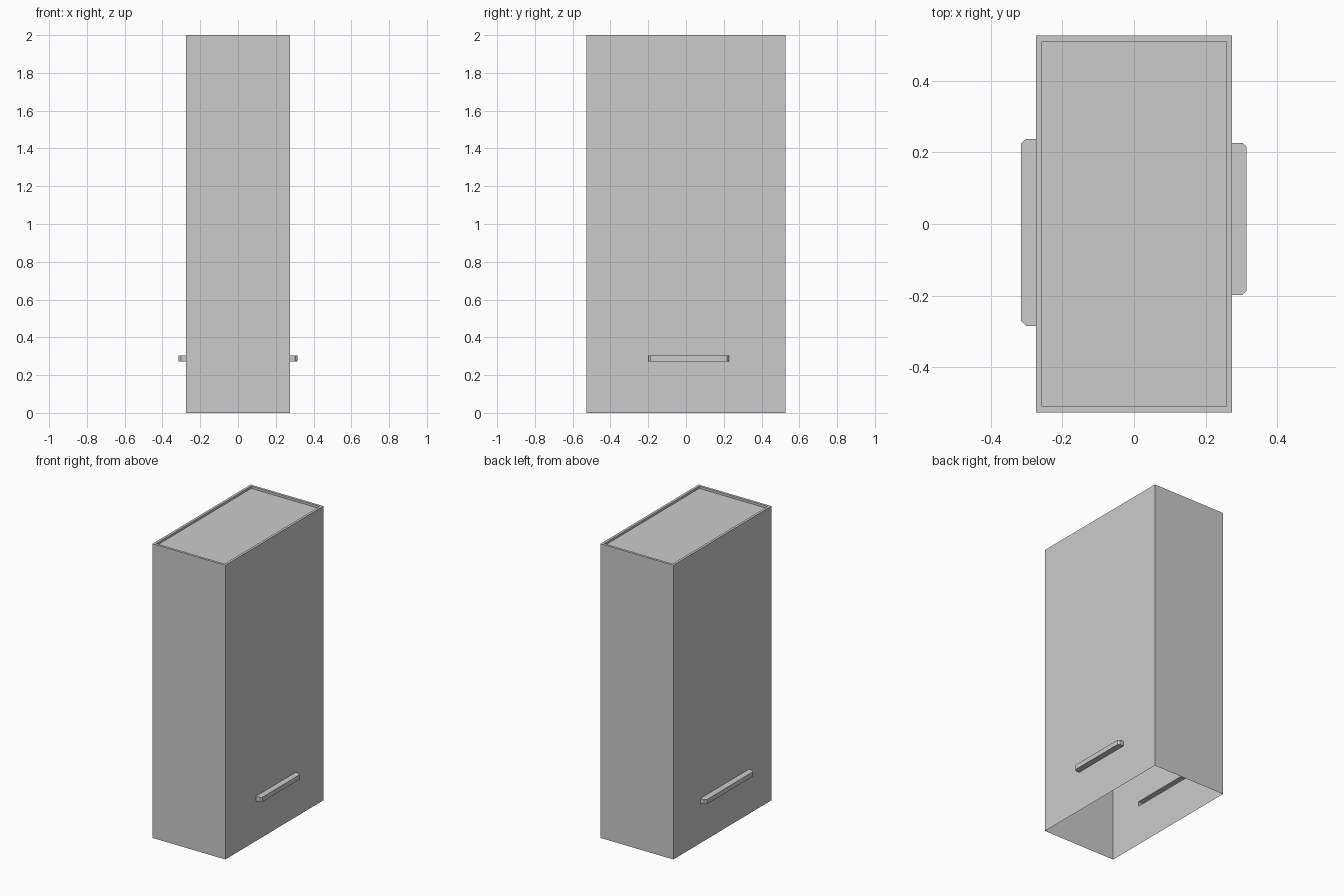
import bpy
import bmesh
from mathutils import Vector

cube = bpy.data.objects.get("Cube")
if cube:
    bpy.data.objects.remove(cube, do_unlink=True)

HALF_X, HALF_Y, HEIGHT = 0.274, 0.527, 2.0
RIM, RECESS = 0.024, 0.015
GRIP_LOW, GRIP_HIGH = 0.272, 0.304

# Plain grey material
grey = bpy.data.materials.new("plain_grey")
grey.use_nodes = True
colour = (0.6, 0.6, 0.6, 1)
grey.diffuse_color = colour
grey.node_tree.nodes["Principled BSDF"].inputs["Base Color"].default_value = colour


def find_face(bm, side, y, z):
    """Return the side wall face that contains the given point."""
    for f in bm.faces:
        if f.normal.x * side < 0.9:
            continue
        ys = [v.co.y for v in f.verts]
        zs = [v.co.z for v in f.verts]
        if min(ys) < y < max(ys) and min(zs) < z < max(zs):
            return f


def add_handle(bm, side, y0, y1, reach, chamfer):
    """Cut a strip from a side wall and pull it out as a hollow handle."""
    y, z = (y0 + y1) / 2, (GRIP_LOW + GRIP_HIGH) / 2
    cuts = [((0, 0, GRIP_LOW), (0, 0, 1)), ((0, 0, GRIP_HIGH), (0, 0, 1)),
            ((0, y0, 0), (0, 1, 0)), ((0, y1, 0), (0, 1, 0))]
    for point, normal in cuts:
        f = find_face(bm, side, y, z)
        bmesh.ops.bisect_plane(bm, geom=[f, *f.edges, *f.verts],
                               plane_co=point, plane_no=normal)
        bm.normal_update()
    strip = find_face(bm, side, y, z)
    out = bmesh.ops.extrude_face_region(bm, geom=[strip])["geom"]
    if strip.is_valid:
        bmesh.ops.delete(bm, geom=[strip], context='FACES_ONLY')
    verts = [g for g in out if isinstance(g, bmesh.types.BMVert)]
    bmesh.ops.translate(bm, verts=verts, vec=Vector((side * reach, 0, 0)))
    ends = [e for e in out if isinstance(e, bmesh.types.BMEdge)
            and abs(e.verts[0].co.z - e.verts[1].co.z) > 0.01]
    bmesh.ops.bevel(bm, geom=ends, offset=chamfer, segments=1, affect='EDGES')
    bm.normal_update()


# Tall open-bottomed shell
bm = bmesh.new()
bmesh.ops.create_cube(bm, size=1)
for v in bm.verts:
    v.co = Vector((v.co.x * 2 * HALF_X, v.co.y * 2 * HALF_Y, (v.co.z + 0.5) * HEIGHT))
bm.normal_update()
bottom = [f for f in bm.faces if f.normal.z < -0.9]
bmesh.ops.delete(bm, geom=bottom, context='FACES_ONLY')

# Rim with a sunken top panel
top = next(f for f in bm.faces if f.normal.z > 0.9)
bmesh.ops.inset_region(bm, faces=[top], thickness=RIM)
panel = bmesh.ops.extrude_face_region(bm, geom=[top])["geom"]
if top.is_valid:
    bmesh.ops.delete(bm, geom=[top], context='FACES_ONLY')
bmesh.ops.translate(bm, verts=[g for g in panel if isinstance(g, bmesh.types.BMVert)],
                    vec=Vector((0, 0, -RECESS)))
bm.normal_update()

# Handles on both sides
add_handle(bm, 1, -0.198, 0.227, 0.04, 0.011)
add_handle(bm, -1, -0.285, 0.238, 0.042, 0.014)

mesh = bpy.data.meshes.new("bin_body")
bm.to_mesh(mesh)
bm.free()
mesh.materials.append(grey)
body = bpy.data.objects.new("bin_body", mesh)
bpy.context.collection.objects.link(body)
